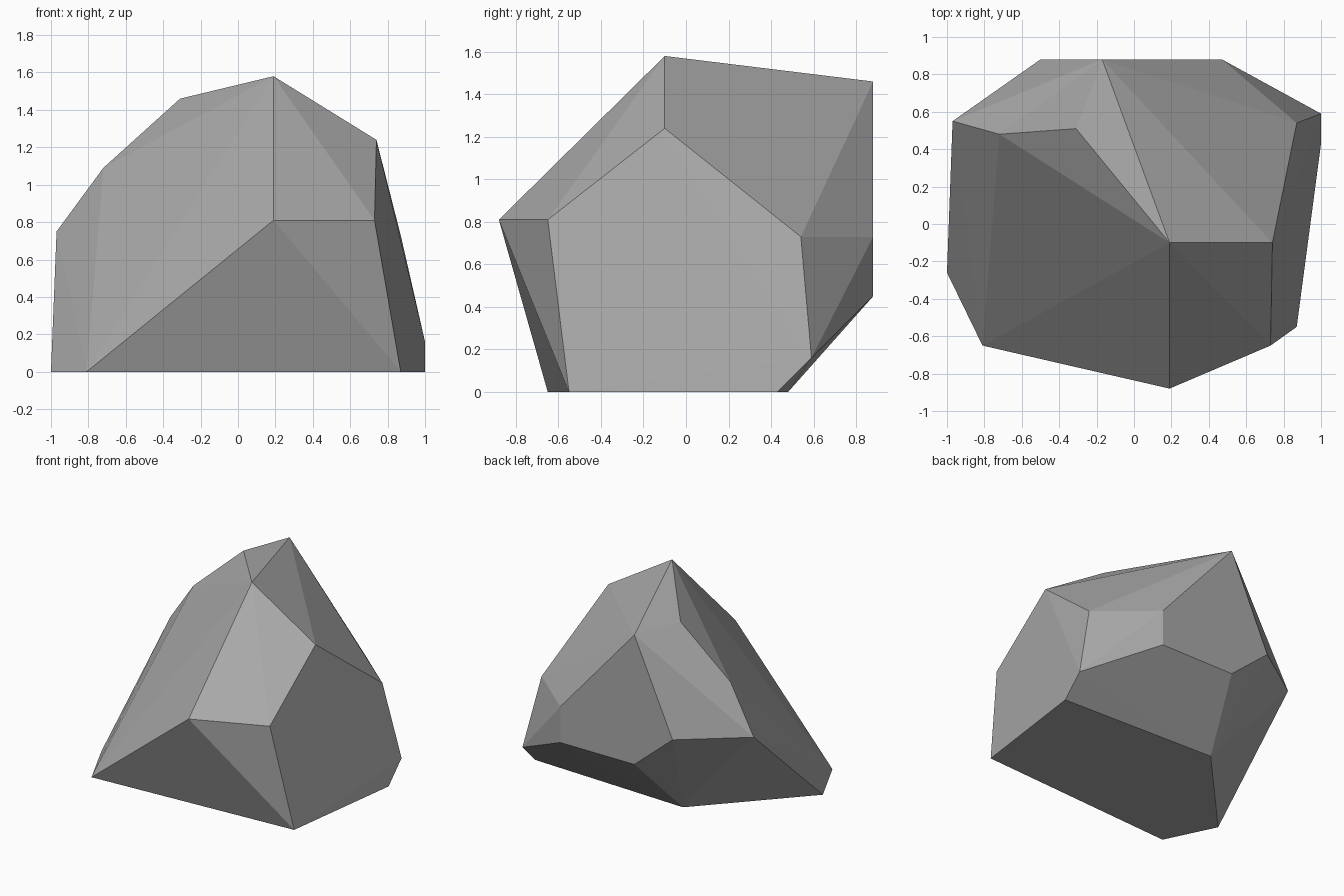
import bpy
import bmesh
from math import radians

default_cube = bpy.data.objects.get("Cube")
if default_cube:
    bpy.data.objects.remove(default_cube, do_unlink=True)


def flat_material(name, grey):
    """Plain matte material with one colour."""
    material = bpy.data.materials.new(name)
    material.use_nodes = True
    colour = (grey, grey, grey, 1)
    material.diffuse_color = colour
    shader = material.node_tree.nodes["Principled BSDF"]
    shader.inputs["Base Color"].default_value = colour
    shader.inputs["Roughness"].default_value = 0.9
    return material


def hull_object(name, corners, material):
    """Faceted solid wrapped around its corner points."""
    bm = bmesh.new()
    for corner in corners:
        bm.verts.new(corner)
    bmesh.ops.convex_hull(bm, input=bm.verts[:], use_existing_faces=False)
    # Join triangles that lie in one plane into single facets
    bmesh.ops.dissolve_limit(bm, angle_limit=radians(1),
                             verts=bm.verts[:], edges=bm.edges[:])
    bmesh.ops.recalc_face_normals(bm, faces=bm.faces[:])
    mesh = bpy.data.meshes.new(name)
    bm.to_mesh(mesh)
    bm.free()
    mesh.materials.append(material)
    rock = bpy.data.objects.new(name, mesh)
    bpy.context.scene.collection.objects.link(rock)
    return rock


# Flat foot of the boulder, resting on the ground
foot = [(x, y, 0) for x, y in (
    (-0.81, -0.65), (0.87, -0.55), (1, 0.43), (-0.31, 0.48), (-1, -0.26))]

# Sheer back wall, all in one plane
back_wall = [(x, 0.88, z) for x, z in (
    (-0.17, 1.46), (-0.5, 0.73), (-0.17, 0.45), (0.47, 0.45), (0.47, 0.73))]

# Front ledge and the bulging flanks
front_ledge = [(0.19, -0.88, 0.81), (0.73, -0.65, 0.81)]
left_flank = [(0.87, 0.54, 0.73), (1, 0.59, 0.16)]
right_flank = [(-0.97, 0.55, 0.75), (-0.72, 0.48, 1.09)]

# Peak and the shoulders beside it
crown = [(0.19, -0.1, 1.58), (0.74, -0.1, 1.24), (-0.31, 0.51, 1.46)]

stone_grey = flat_material("stone grey", 0.4)
hull_object("boulder",
            foot + back_wall + front_ledge + left_flank + right_flank + crown,
            stone_grey)
